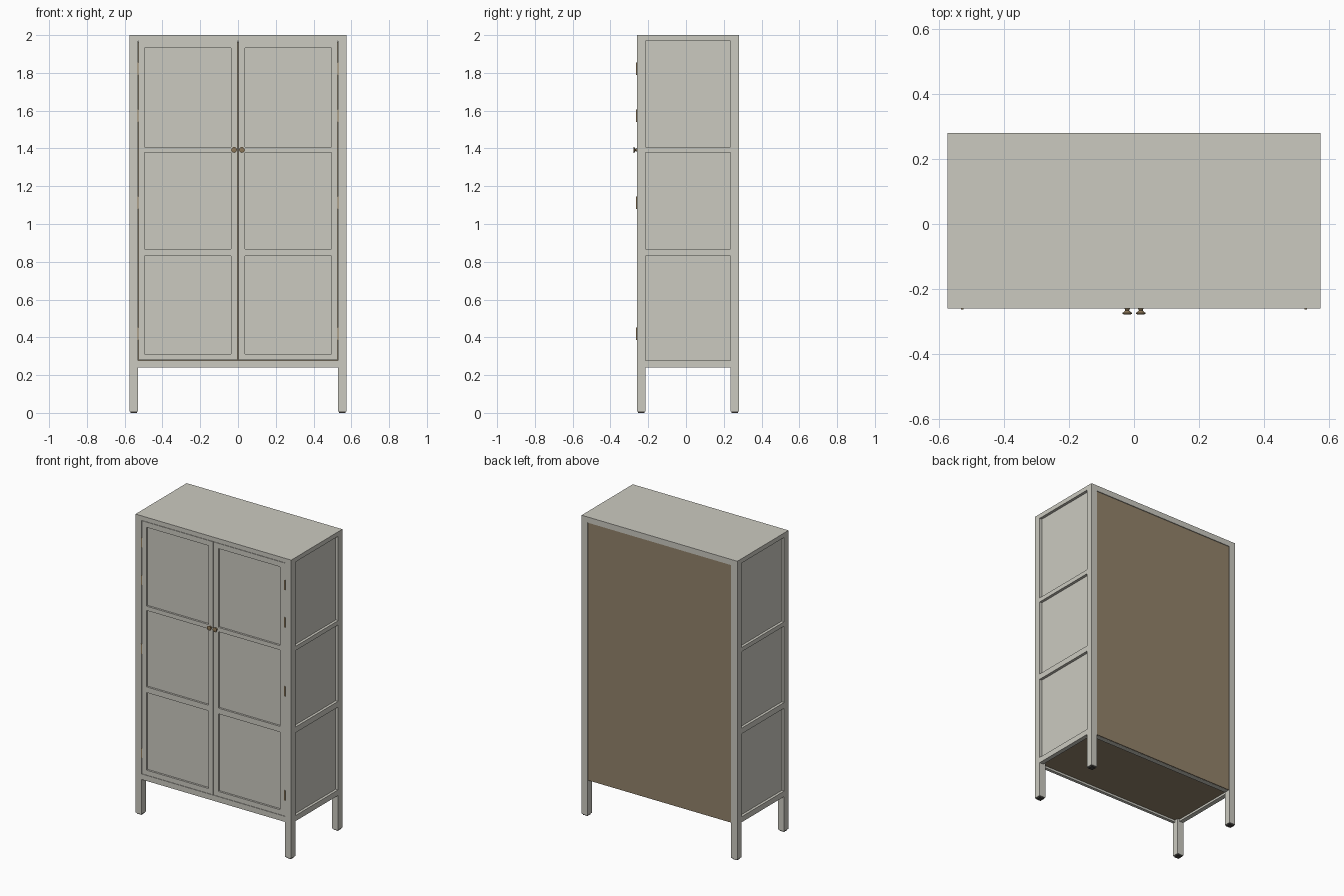
import bpy, bmesh, math

if "Cube" in bpy.data.objects:
    bpy.data.objects.remove(bpy.data.objects["Cube"])


def material(name, rgb):
    m = bpy.data.materials.new(name)
    m.diffuse_color = (*rgb, 1)
    m.use_nodes = True
    m.node_tree.nodes["Principled BSDF"].inputs["Base Color"].default_value = m.diffuse_color
    return m


PAINT = material("warm grey paint", (0.60, 0.59, 0.53))
BOARD = material("brown board", (0.29, 0.225, 0.145))
BRASS = material("aged brass", (0.27, 0.19, 0.10))
DARK = material("dark foot pad", (0.06, 0.055, 0.05))


def make(name, boxes, mat):
    """One object from a list of (x0, x1, y0, y1, z0, z1) boxes."""
    bm = bmesh.new()
    for x0, x1, y0, y1, z0, z1 in boxes:
        cube = bmesh.ops.create_cube(bm, size=1)
        for v in cube["verts"]:
            v.co = (x0 if v.co.x < 0 else x1,
                    y0 if v.co.y < 0 else y1,
                    z0 if v.co.z < 0 else z1)
    me = bpy.data.meshes.new(name)
    bm.to_mesh(me)
    bm.free()
    me.materials.append(mat)
    ob = bpy.data.objects.new(name, me)
    bpy.context.collection.objects.link(ob)
    return ob


W, YF, YB, H = 0.575, -0.26, 0.28, 2.0   # half width, front, back, height
LEG, BASE, TOP = 0.045, 0.24, 1.97
XI = W - LEG                              # inner face of legs
RAILS = [(BASE, 0.277), (0.83, 0.868), (1.378, 1.407)]
DOOR_Z = (0.279, 1.968)

for side, s in (("left", -1), ("right", 1)):
    def mx(a, b):
        return tuple(sorted((s * a, s * b)))

    # legs and foot pads
    for end, y0 in (("front", YF), ("back", YB - LEG)):
        make(f"{end}_{side}_leg", [(*mx(XI, W), y0, y0 + LEG, 0.008, TOP)], PAINT)
        make(f"{end}_{side}_foot_pad",
             [(*mx(XI + 0.006, W - 0.006), y0 + 0.006, y0 + LEG - 0.006, 0, 0.008)], DARK)

    # side rails and recessed side panel
    ya, yb = YF + LEG, YB - LEG
    make(f"{side}_side_rails", [(*mx(W - 0.03, W), ya, yb, a, b) for a, b in RAILS], PAINT)
    make(f"{side}_side_panel", [(*mx(W - 0.025, W - 0.018), ya, yb, 0.26, TOP)], PAINT)

    # framed door with three recessed panels
    d0, d1 = 0.0015, XI - 0.002
    i0, i1 = d0 + 0.036, d1 - 0.034
    z0, z1 = DOOR_Z
    yd = YF + 0.02
    frame = [(*mx(d0, i0), YF, yd, z0, z1), (*mx(i1, d1), YF, yd, z0, z1)]
    for a, b in [(z0, 0.312)] + RAILS[1:] + [(1.933, z1)]:
        frame.append((*mx(i0, i1), YF, yd, a, b))
    make(f"{side}_door_frame", frame, PAINT)
    make(f"{side}_door_panel",
         [(*mx(i0, i1), YF + 0.013, yd - 0.001, z0 + 0.01, z1 - 0.01)], PAINT)

    # four hinge barrels
    make(f"{side}_hinges", [(*mx(XI - 0.004, XI + 0.003), YF - 0.004, YF + 0.01, z, z + 0.066)
                            for z in (0.385, 1.08, 1.54, 1.79)], BRASS)

    # flared turned knob
    profile = [(0.010, 0.0), (0.007, 0.003), (0.006, 0.007), (0.010, 0.011),
               (0.015, 0.014), (0.015, 0.017), (0.011, 0.0185)]
    n = 20
    bm = bmesh.new()
    rings = [[bm.verts.new((s * 0.021 + r * math.cos(2 * math.pi * k / n), YF - d,
                            1.392 + r * math.sin(2 * math.pi * k / n)))
              for k in range(n)] for r, d in profile]
    for a, b in zip(rings, rings[1:]):
        for k in range(n):
            bm.faces.new((a[k], a[(k + 1) % n], b[(k + 1) % n], b[k]))
    bm.faces.new(rings[-1])
    bm.faces.new(rings[0])
    bmesh.ops.recalc_face_normals(bm, faces=bm.faces)
    knob = make(f"{side}_knob", [], BRASS)
    bm.to_mesh(knob.data)
    bm.free()
    bpy.ops.object.select_all(action="DESELECT")
    knob.select_set(True)
    bpy.context.view_layer.objects.active = knob
    bpy.ops.object.shade_smooth_by_angle(angle=math.radians(40))

# top board, with the rail under it at the back
make("top_board", [(-W, W, YF, YB, TOP, H)], PAINT)
make("back_top_rail", [(-XI, XI, YB - 0.025, YB, 1.962, TOP)], PAINT)

# front and back bottom rails
make("front_bottom_rail", [(-XI, XI, YF, YF + 0.02, *RAILS[0])], PAINT)
make("back_bottom_rail", [(-XI, XI, YB - 0.045, YB - 0.012, *RAILS[0])], PAINT)

# brown back and bottom boards
make("back_panel", [(-XI, XI, YB - 0.011, YB - 0.005, BASE, 1.962)], BOARD)
make("bottom_panel", [(-W + 0.03, W - 0.03, YF + 0.02, YB - 0.045, 0.254, 0.266)], BOARD)
